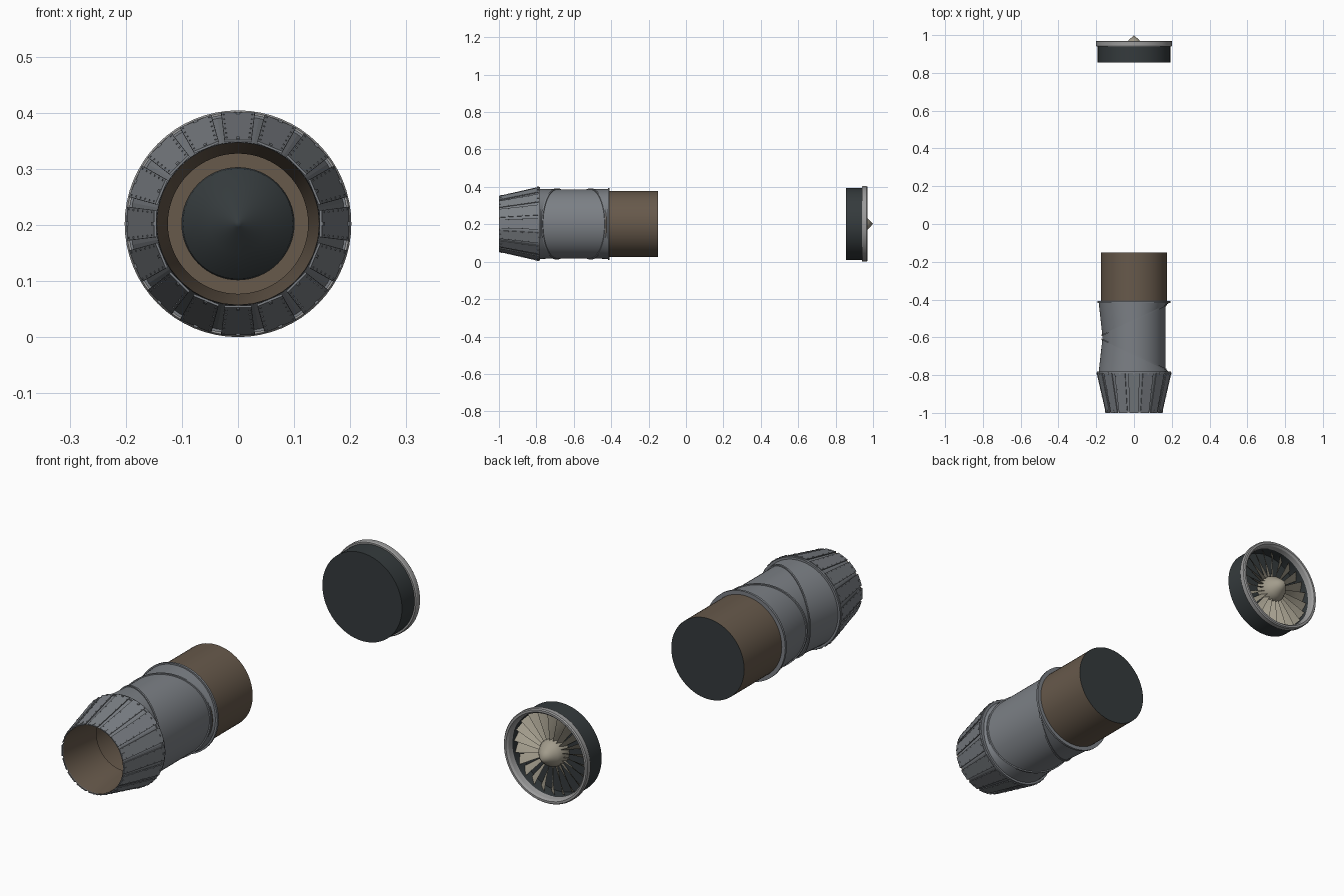
import bpy, bmesh, math
from mathutils import Matrix, Vector

if "Cube" in bpy.data.objects:
    bpy.data.objects.remove(bpy.data.objects["Cube"])

CZ = 0.202  # height of the engine axis


def material(name, r, g, b):
    m = bpy.data.materials.new(name)
    m.diffuse_color = (r, g, b, 1)
    m.use_nodes = True
    m.node_tree.nodes["Principled BSDF"].inputs["Base Color"].default_value = m.diffuse_color
    return m


STEEL = material("steel", 0.20, 0.215, 0.235)
BROWN = material("scorched", 0.135, 0.10, 0.07)
DARK = material("dark", 0.035, 0.043, 0.046)
LIGHT = material("lip", 0.33, 0.33, 0.33)
BLADE = material("blade", 0.36, 0.33, 0.26)


def finish(name, bm, mat, smooth=True):
    bmesh.ops.remove_doubles(bm, verts=bm.verts, dist=1e-5)
    bmesh.ops.recalc_face_normals(bm, faces=bm.faces)
    me = bpy.data.meshes.new(name)
    bm.to_mesh(me)
    bm.free()
    me.materials.append(mat)
    ob = bpy.data.objects.new(name, me)
    bpy.context.collection.objects.link(ob)
    ob.location.z = CZ
    if smooth:
        bpy.ops.object.select_all(action='DESELECT')
        bpy.context.view_layer.objects.active = ob
        ob.select_set(True)
        bpy.ops.object.shade_smooth_by_angle(angle=math.radians(30))
    return ob


def loft(name, sections, mat, n=64, closed=False, tilt=0, smooth=True):
    """Skin circles given as (y, radius[, tilt in degrees about z])."""
    bm = bmesh.new()
    rings = []
    for s in sections:
        t = math.radians(s[2] if len(s) > 2 else tilt)
        ring = []
        for i in range(n):
            a = 2 * math.pi * i / n
            u = s[1] * math.cos(a)
            ring.append(bm.verts.new((u * math.cos(t), s[0] + u * math.sin(t), s[1] * math.sin(a))))
        rings.append(ring)
    pairs = list(zip(rings, rings[1:]))
    if closed:
        pairs.append((rings[-1], rings[0]))
    for a, b in pairs:
        for i in range(n):
            j = (i + 1) % n
            bm.faces.new((a[i], a[j], b[j], b[i]))
    return finish(name, bm, mat, smooth)


def band(name, y, r_in, r_out, w, mat, tilt=0):
    return loft(name, [(y - w, r_in), (y - w, r_out), (y + w, r_out), (y + w, r_in)],
                mat, closed=True, tilt=tilt)


def box(bm, size, mtx):
    bmesh.ops.create_cube(bm, size=1, matrix=mtx @ Matrix.Diagonal((*size, 1)))


# Intake: casing cup, lip ring
loft("intake_casing", [(0.855, 0), (0.855, 0.192), (0.943, 0.192), (0.943, 0.180), (0.885, 0.180), (0.885, 0)], DARK)
loft("intake_lip", [(0.941, 0.178), (0.941, 0.199), (0.946, 0.202), (0.965, 0.202), (0.970, 0.198),
                    (0.970, 0.189), (0.962, 0.182)], LIGHT, closed=True)

# Spinner cone and twisted fan blades
loft("spinner", [(0.886, 0.058), (0.925, 0.058), (0.95, 0.047), (0.975, 0.026), (1.0, 0)], BLADE, n=32)
bm = bmesh.new()
BLADES = 22
for k in range(BLADES):
    rot = Matrix.Rotation(2 * math.pi * k / BLADES, 4, 'Y')
    rows = []
    for f in (0, 0.33, 0.67, 1):
        r = 0.05 + f * 0.127
        twist = math.radians(20 + 32 * f)
        half = 0.016 + 0.007 * f
        d = Vector((math.sin(twist), math.cos(twist), 0)) * half
        nrm = Vector((math.cos(twist), -math.sin(twist), 0)) * 0.0012
        c = Vector((0, 0.915, r))
        rows.append([bm.verts.new(rot @ p) for p in (c - d, c + nrm, c + d, c - nrm)])
    for a, b in zip(rows, rows[1:]):
        for i in range(4):
            j = (i + 1) % 4
            bm.faces.new((a[i], a[j], b[j], b[i]))
    bm.faces.new(rows[-1])
finish("fan_blades", bm, BLADE)

# Hot section: brown case with a dark front cap
loft("hot_case", [(-0.15, 0.176), (-0.43, 0.176)], BROWN)
loft("hot_case_cap", [(-0.15, 0), (-0.15, 0.1755), (-0.153, 0.1755)], DARK)

# Swivel duct: three segments meeting at slanted circular joints
TILT = 25
loft("duct_front", [(-0.415, 0.187, 0), (-0.51, 0.185, TILT)], STEEL)
loft("duct_middle", [(-0.51, 0.185, TILT), (-0.69, 0.185, -TILT)], STEEL)
loft("duct_rear", [(-0.69, 0.185, -TILT), (-0.785, 0.187, 0)], STEEL)
band("joint_front", -0.51, 0.182, 0.190, 0.004, STEEL, TILT)
band("joint_rear", -0.69, 0.182, 0.190, 0.004, STEEL, -TILT)
band("flange_front", -0.413, 0.172, 0.193, 0.005, STEEL)
band("flange_rear", -0.786, 0.172, 0.196, 0.006, STEEL)

# Nozzle: seal cone under sixteen flat petals with rivets and end tabs
PETALS = 16
loft("nozzle_seals", [(-0.785, 0.193), (-0.998, 0.1445)], STEEL, n=32, smooth=False)
petals, rivets = bmesh.new(), bmesh.new()
Y0, R0, Y1, R1 = -0.788, 0.194, -1.0, 0.1455
slope = math.atan2(R0 - R1, Y0 - Y1)
for k in range(PETALS):
    rot = Matrix.Rotation(2 * math.pi * k / PETALS, 4, 'Y')
    vs = [petals.verts.new(rot @ Vector((sx * w, y, r + h)))
          for h in (0, 0.004) for y, r, w in ((Y0, R0, 0.030), (Y1, R1, 0.024)) for sx in (-1, 1)]
    for f in ((0, 1, 3, 2), (4, 5, 7, 6), (0, 1, 5, 4), (2, 3, 7, 6), (0, 2, 6, 4), (1, 3, 7, 5)):
        petals.faces.new([vs[i] for i in f])
    tip = Matrix.Rotation(slope, 4, 'X')
    for f in (0.08, 0.25, 0.42, 0.59, 0.76, 0.92):
        y, r, w = Y0 + f * (Y1 - Y0), R0 + f * (R1 - R0) + 0.0045, 0.026 - 0.006 * f
        for sx in (-1, 1):
            box(rivets, (0.003, 0.003, 0.002), rot @ Matrix.Translation((sx * w, y, r)) @ tip)
    box(rivets, (0.006, 0.014, 0.005), rot @ Matrix.Translation((0, -0.991, 0.151)) @ tip)
    box(rivets, (0.008, 0.010, 0.004), rot @ Matrix.Translation((0, -0.792, 0.1975)))
finish("nozzle_petals", petals, STEEL, False)
finish("nozzle_rivets", rivets, STEEL, False)

# Inside: liner with throat, rear bulkhead ring and exhaust cone
loft("nozzle_liner", [(-0.999, 0.1455), (-0.81, 0.125), (-0.795, 0.125), (-0.775, 0.155), (-0.41, 0.155),
                      (-0.41, 0.10), (-0.38, 0.10)], BROWN)
loft("exhaust_cone", [(-0.385, 0.102), (-0.405, 0.098), (-0.45, 0.053), (-0.475, 0.006), (-0.48, 0)], DARK, n=48)
